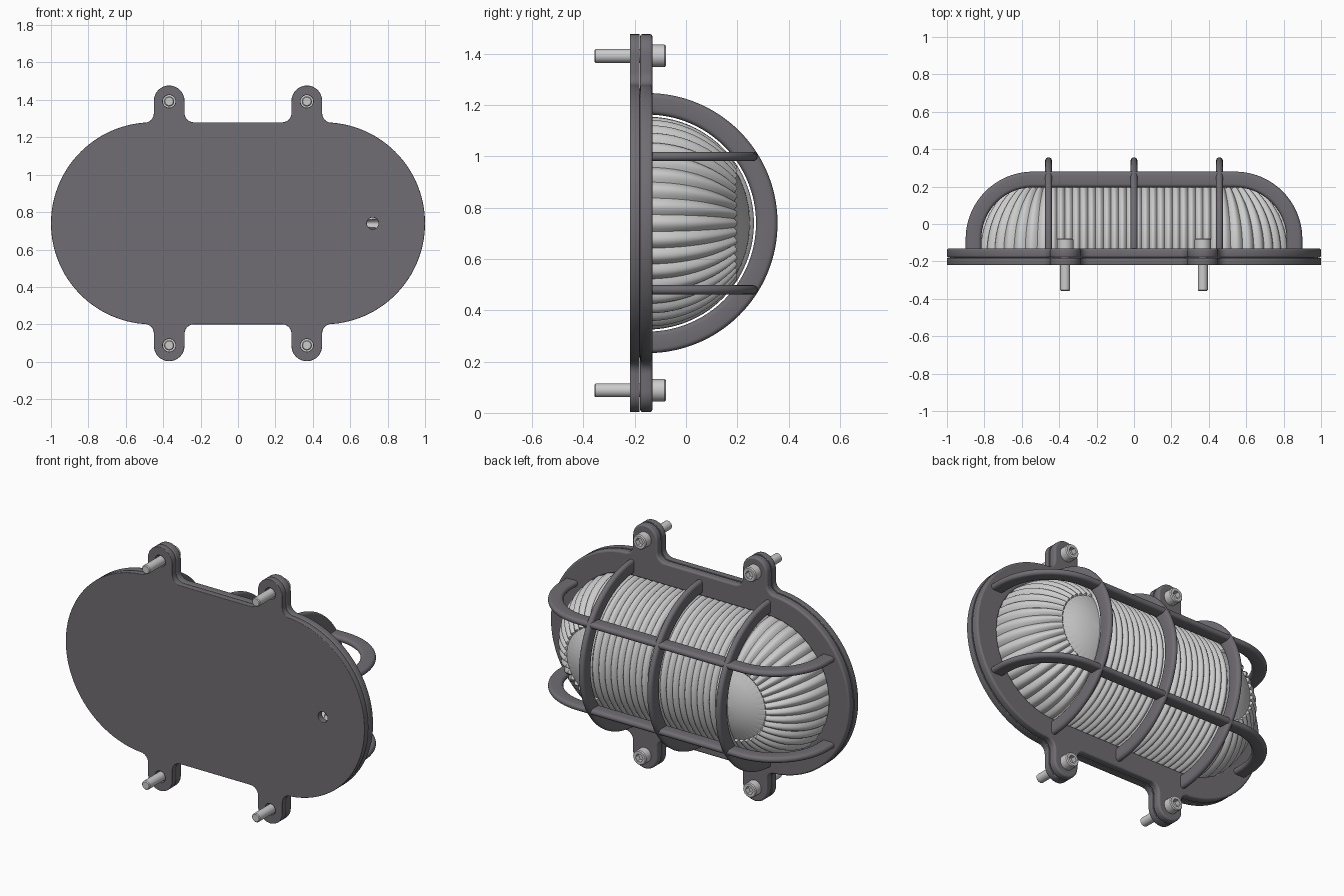
import bpy, bmesh
from math import sin, cos, pi, radians
from mathutils import Vector

if "Cube" in bpy.data.objects:
    bpy.data.objects.remove(bpy.data.objects["Cube"])

CZ, CY = 0.74, -0.15          # centre height, dome axis depth
EX = 0.452                    # centre of the rounded glass ends
dark = bpy.data.materials.new("dark_metal")
dark.diffuse_color = (0.16, 0.153, 0.168, 1)
dark.use_nodes = True
dark.node_tree.nodes["Principled BSDF"].inputs["Base Color"].default_value = dark.diffuse_color


def finish(ob, mat=None, angle=35):
    if mat:
        ob.data.materials.clear()
        ob.data.materials.append(mat)
    bpy.ops.object.select_all(action='DESELECT')
    bpy.context.view_layer.objects.active = ob
    ob.select_set(True)
    bpy.ops.object.shade_smooth_by_angle(angle=radians(angle))
    return ob


def grid(name, rows, cyclic=False, caps=False, mat=None, angle=35):
    """Skin a list of point rows into one mesh."""
    bm = bmesh.new()
    vs = [[bm.verts.new(p) for p in row] for row in rows]
    n = len(vs[0])
    for a, b in zip(vs, vs[1:]):
        for i in range(n if cyclic else n - 1):
            j = (i + 1) % n
            bm.faces.new((a[i], a[j], b[j], b[i]))
    if caps:
        bm.faces.new(vs[0])
        bm.faces.new(vs[-1])
    bmesh.ops.remove_doubles(bm, verts=bm.verts, dist=1e-5)
    bmesh.ops.recalc_face_normals(bm, faces=bm.faces)
    me = bpy.data.meshes.new(name)
    bm.to_mesh(me)
    bm.free()
    ob = bpy.data.objects.new(name, me)
    bpy.context.collection.objects.link(ob)
    return finish(ob, mat, angle)


def arc(cx, cy, r, a0, a1, n):
    return [(cx + r * cos(radians(a0 + (a1 - a0) * i / n)),
             cy + r * sin(radians(a0 + (a1 - a0) * i / n))) for i in range(n + 1)]


def stadium(cx, r):
    return arc(cx, 0, r, -90, 90, 32) + arc(-cx, 0, r, 90, 270, 32)


def circle(x, y, r):
    return arc(x, y, r, 0, 345, 23)


def plate(name, loops, y0, y1, bevel):
    """Flat plate with holes, from 2D loops in the XZ plane."""
    cu = bpy.data.curves.new(name, 'CURVE')
    cu.dimensions, cu.fill_mode = '2D', 'BOTH'
    for pts in loops:
        s = cu.splines.new('POLY')
        s.points.add(len(pts) - 1)
        for p, (x, y) in zip(s.points, pts):
            p.co = (x, y, 0, 1)
        s.use_cyclic_u = True
    cu.extrude = (y1 - y0) / 2 - bevel
    cu.bevel_depth, cu.offset, cu.bevel_resolution = bevel, -bevel, 2
    ob = bpy.data.objects.new(name, cu)
    bpy.context.collection.objects.link(ob)
    ob.rotation_euler.x = pi / 2
    ob.location = (0, (y0 + y1) / 2, CZ)
    bpy.ops.object.select_all(action='DESELECT')
    bpy.context.view_layer.objects.active = ob
    ob.select_set(True)
    bpy.ops.object.convert(target='MESH')
    return finish(bpy.context.object, dark)


# outline with four bolt tabs: one quarter, mirrored both ways
quarter = (arc(0.46, 0, 0.54, 0, 85, 28) + arc(0.50, 0.588, 0.05, -90, -180, 6)
           + arc(0.368, 0.655, 0.082, 0, 180, 16) + arc(0.236, 0.59, 0.05, 0, -90, 6))
top = quarter + [(-x, y) for x, y in reversed(quarter)]
outline = top + [(x, -y) for x, y in reversed(top[1:-1])]
bolts = [(sx * 0.368, sz * 0.652) for sx in (-1, 1) for sz in (-1, 1)]
bolt_holes = [circle(x, z, 0.034) for x, z in bolts]

plate("back_plate", [outline, circle(0.72, 0, 0.031)] + bolt_holes, -0.219, -0.181, 0.003)
plate("gasket", [stadium(0.46, 0.525), stadium(EX, 0.43)], -0.184, -0.176, 0.001)
plate("front_frame", [outline, stadium(EX, 0.408)] + bolt_holes, -0.179, -0.131, 0.010)


# ribbed glass: scalloped half cylinder with a scalloped quarter sphere at each end
RIB, BASE, DEPTH, CAP = 8, 0.398, 0.017, 32


def bump(i):
    return abs(sin(pi * i / RIB))


n_mid = 22 * RIB
rows = []
for i in range(n_mid + 1):
    r = BASE + DEPTH * bump(i)
    rows.append([(EX * (2 * i / n_mid - 1), CY + r * sin(pi * j / 40), CZ + r * cos(pi * j / 40))
                 for j in range(41)])
grid("glass_middle", rows, angle=50)

n_end = 19 * RIB
polar = [0.5, 8, 16, 24, CAP - 0.1, CAP + 0.5] + [CAP + (90 - CAP) * k / 12 for k in range(1, 13)]
for side, label in ((-1, "left"), (1, "right")):
    rows = []
    for p in polar:
        s, c = sin(radians(p)), cos(radians(p))
        row = []
        for i in range(n_end + 1):
            r = BASE + (DEPTH * bump(i) if p > CAP else 0.002)
            f = -pi / 2 + pi * i / n_end
            row.append((side * (EX + r * s * cos(f)), CY + r * c, CZ + r * s * sin(f)))
        rows.append(row)
    grid("glass_end_" + label, rows, angle=40)


# guard bars: flat rounded section swept along a planar path
def bar(name, path, place, width=0.036, depth=0.084):
    h = width / 2
    section = arc(-h, 0, h, -90, 90, 8) + arc(-depth + h, 0, h, 90, 270, 8)
    rows = [[place(a + s * na, b + s * nb, t) for s, t in section]
            for a, b, na, nb in path]
    return grid(name, rows, cyclic=True, caps=True, mat=dark)


def bend(cx, cy, r, a0, a1, n):
    return [(x, y, (x - cx) / r, (y - cy) / r) for x, y in arc(cx, cy, r, a0, a1, n)]


hoop = bend(CZ, CY, 0.507, 0, 180, 64)
for x, label in ((-0.457, "left"), (0, "middle"), (0.457, "right")):
    bar("guard_hoop_" + label, hoop, lambda a, b, t, x=x: (x + t, b, a))

rail = ([(0.9, -0.15, 1, 0)] + bend(0.54, -0.08, 0.36, 0, 90, 24)
        + bend(-0.54, -0.08, 0.36, 90, 180, 24) + [(-0.9, -0.15, -1, 0)])
for z, label in ((CZ - 0.26, "lower"), (CZ + 0.26, "upper")):
    bar("guard_rail_" + label, rail, lambda a, b, t, z=z: (a, b, z + t))


# socket head bolts: shaft, head and hexagonal recess lofted from rings
def ring(x, z, r, y, hexagon=False):
    pts = []
    for i in range(24):
        k = 1 / cos(radians((i * 15) % 60 - 30)) if hexagon else 1
        pts.append((x + r * k * cos(radians(i * 15)), y, z + r * k * sin(radians(i * 15))))
    return pts


profile = [(0.022, -0.357, 0), (0.027, -0.352, 0), (0.027, -0.131, 0), (0.044, -0.131, 0),
           (0.044, -0.084, 0), (0.039, -0.078, 0), (0.022, -0.078, 1), (0.022, -0.108, 1)]
for k, (x, z) in enumerate(bolts):
    grid(f"bolt_{k + 1}", [ring(x, CZ + z, r, y, h) for r, y, h in profile],
         cyclic=True, caps=True)
